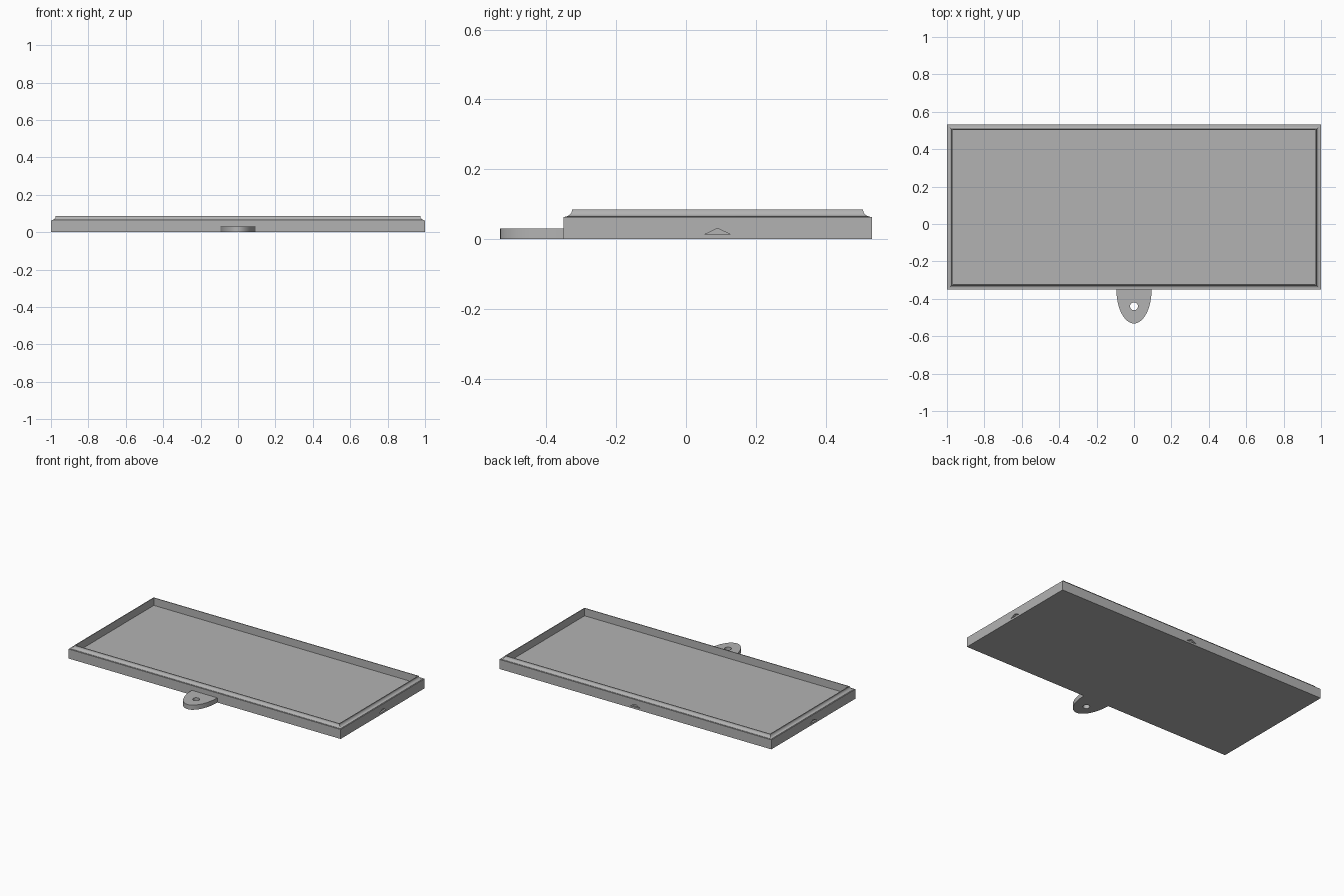
import bpy, bmesh
from math import sin, cos, pi, radians

if "Cube" in bpy.data.objects:
    bpy.data.objects.remove(bpy.data.objects["Cube"], do_unlink=True)

grey = bpy.data.materials.new("plain grey")
grey.use_nodes = True
grey.diffuse_color = (0.45, 0.45, 0.45, 1)
grey.node_tree.nodes["Principled BSDF"].inputs["Base Color"].default_value = grey.diffuse_color

X = 1.0
BACK, FRONT = 0.532, -0.351
MID = (BACK + FRONT) / 2
HALF = (BACK - FRONT) / 2


def finish(bm, name):
    bmesh.ops.recalc_face_normals(bm, faces=bm.faces)
    mesh = bpy.data.meshes.new(name)
    bm.to_mesh(mesh)
    bm.free()
    mesh.materials.append(grey)
    obj = bpy.data.objects.new(name, mesh)
    bpy.context.collection.objects.link(obj)
    return obj


def activate(obj):
    bpy.ops.object.select_all(action='DESELECT')
    obj.select_set(True)
    bpy.context.view_layer.objects.active = obj


def skin(bm, a, b):
    for i in range(len(a)):
        j = (i + 1) % len(a)
        bm.faces.new((a[i], a[j], b[j], b[i]))


def prism(bm, bottom, top):
    lo = [bm.verts.new(p) for p in bottom]
    hi = [bm.verts.new(p) for p in top]
    skin(bm, lo, hi)
    bm.faces.new(lo)
    bm.faces.new(hi)


# Tray: (inset, height) profile carried around a rectangle
R = 0.02
cove = [(0.005 + R * sin(t * pi / 16), 0.085 - R * cos(t * pi / 16)) for t in range(9)]
profile = [(0, 0), (0, 0.063), (0.005, 0.063)] + cove + [(0.03, 0.085), (0.03, 0.035)]
bm = bmesh.new()
rings = []
for inset, z in profile:
    w, d = X - inset, HALF - inset
    rings.append([bm.verts.new((sx * w, MID + sy * d, z))
                  for sx, sy in ((-1, -1), (1, -1), (1, 1), (-1, 1))])
for a, b in zip(rings, rings[1:]):
    skin(bm, a, b)
bm.faces.new(rings[0])
bm.faces.new(rings[-1])
tray = finish(bm, "tray")

# Triangular notches in the two ends and the back
DEPTH = 0.012
outline = [(-0.038, 0.013), (0.038, 0.013), (0, 0.031)]
bm = bmesh.new()
for side in (-1, 1):
    prism(bm, [(side * (X - DEPTH), MID + u, z) for u, z in outline],
          [(side * (X + DEPTH), MID + u, z) for u, z in outline])
prism(bm, [(u, BACK - DEPTH, z) for u, z in outline],
      [(u, BACK + DEPTH, z) for u, z in outline])
cutter = finish(bm, "notch_cutter")
cutter.hide_render = True
cut = tray.modifiers.new("notches", 'BOOLEAN')
cut.operation = 'DIFFERENCE'
cut.solver = 'EXACT'
cut.object = cutter
activate(tray)
bpy.ops.object.modifier_apply(modifier=cut.name)
bpy.data.objects.remove(cutter, do_unlink=True)
bpy.ops.object.shade_smooth_by_angle(angle=radians(30))

# Hanging tab: half ellipse with a round hole
N = 48
HOLE_Y, HOLE_R, THICK = -0.44, 0.021, 0.031
bm = bmesh.new()
loops = []
for z in (0, THICK):
    outer, hole = [], []
    for i in range(N):
        t = 2 * pi * i / N
        # the upper half of the loop is flattened against the tray
        y = FRONT + (0.181 * sin(t) if sin(t) < 0 else 0)
        outer.append(bm.verts.new((0.094 * cos(t), y, z)))
        hole.append(bm.verts.new((HOLE_R * cos(t), HOLE_Y + HOLE_R * sin(t), z)))
    loops.append((outer, hole))
(low_out, low_hole), (top_out, top_hole) = loops
skin(bm, low_out, top_out)
skin(bm, low_hole, top_hole)
skin(bm, low_out, low_hole)
skin(bm, top_out, top_hole)
tab = finish(bm, "hanging_tab")
activate(tab)
bpy.ops.object.shade_smooth_by_angle(angle=radians(30))
